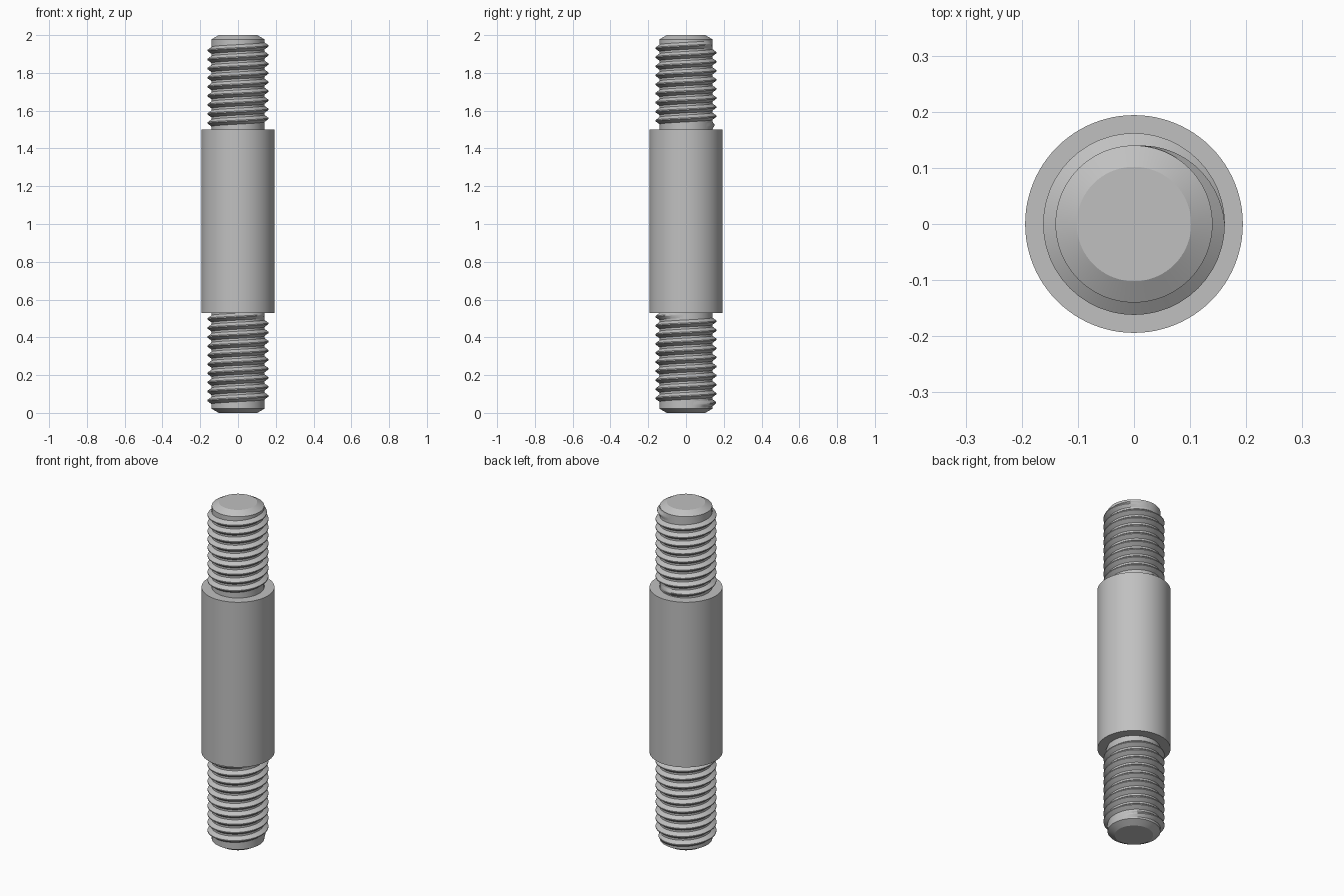
import bpy, bmesh, math

if "Cube" in bpy.data.objects:
    bpy.data.objects.remove(bpy.data.objects["Cube"])

CORE, CREST, BODY = 0.14, 0.162, 0.194
PITCH = 0.048
STEPS = 48  # thread segments per turn

steel = bpy.data.materials.new("steel grey")
steel.use_nodes = True
colour = (0.53, 0.53, 0.53, 1)
steel.diffuse_color = colour
steel.node_tree.nodes["Principled BSDF"].inputs["Base Color"].default_value = colour


def finish(name, bm):
    bmesh.ops.recalc_face_normals(bm, faces=bm.faces)
    mesh = bpy.data.meshes.new(name)
    bm.to_mesh(mesh)
    bm.free()
    mesh.materials.append(steel)
    obj = bpy.data.objects.new(name, mesh)
    bpy.context.collection.objects.link(obj)
    bpy.ops.object.select_all(action='DESELECT')
    obj.select_set(True)
    bpy.context.view_layer.objects.active = obj
    bpy.ops.object.shade_smooth_by_angle(angle=math.radians(20))
    return obj


def lathe(name, profile, sides=96):
    """Solid of revolution from (radius, height) pairs, capped at both ends."""
    bm = bmesh.new()
    rings = [[bm.verts.new((r * math.cos(i * math.tau / sides),
                            r * math.sin(i * math.tau / sides), z))
              for i in range(sides)] for r, z in profile]
    for low, high in zip(rings, rings[1:]):
        for i in range(sides):
            j = (i + 1) % sides
            bm.faces.new((low[i], low[j], high[j], high[i]))
    bm.faces.new(rings[0])
    bm.faces.new(rings[-1])
    return finish(name, bm)


def thread(name, start_angle, end_angle, turns, start_z):
    """Right-handed V ridge that fades into the core over a quarter turn."""
    bm = bmesh.new()
    sweep = turns * math.tau + math.radians(end_angle - start_angle)
    count = round(sweep / math.tau * STEPS)
    base, tip = PITCH * 0.39, PITCH * 0.06
    sections = []
    for i in range(count + 1):
        a = sweep * i / count
        fade = min(1, a / (math.pi / 2), (sweep - a) / (math.pi / 2))
        top = CORE - 0.001 + (CREST - CORE + 0.001) * fade
        z = start_z + PITCH * a / math.tau
        angle = math.radians(start_angle) + a
        outline = ((CORE - 0.006, -base), (CORE, -base), (top, -tip),
                   (top, tip), (CORE, base), (CORE - 0.006, base))
        sections.append([bm.verts.new((r * math.cos(angle), r * math.sin(angle), z + dz))
                         for r, dz in outline])
    for a, b in zip(sections, sections[1:]):
        for k in range(len(a)):
            m = (k + 1) % len(a)
            bm.faces.new((a[k], a[m], b[m], b[k]))
    bm.faces.new(sections[0])
    bm.faces.new(sections[-1])
    return finish(name, bm)


# Plain middle section
lathe("middle_shank", [(BODY, 0.53), (BODY, 1.5)])

# Threaded cores with chamfered ends
lathe("lower_core", [(0.102, 0), (CORE, 0.022), (CORE, 0.54)])
lathe("upper_core", [(CORE, 1.49), (CORE, 1.978), (0.102, 2)])

# Helical threads
thread("lower_thread", 10, 0, 10, 0.043)
thread("upper_thread", 45, 90, 9, 1.517)
